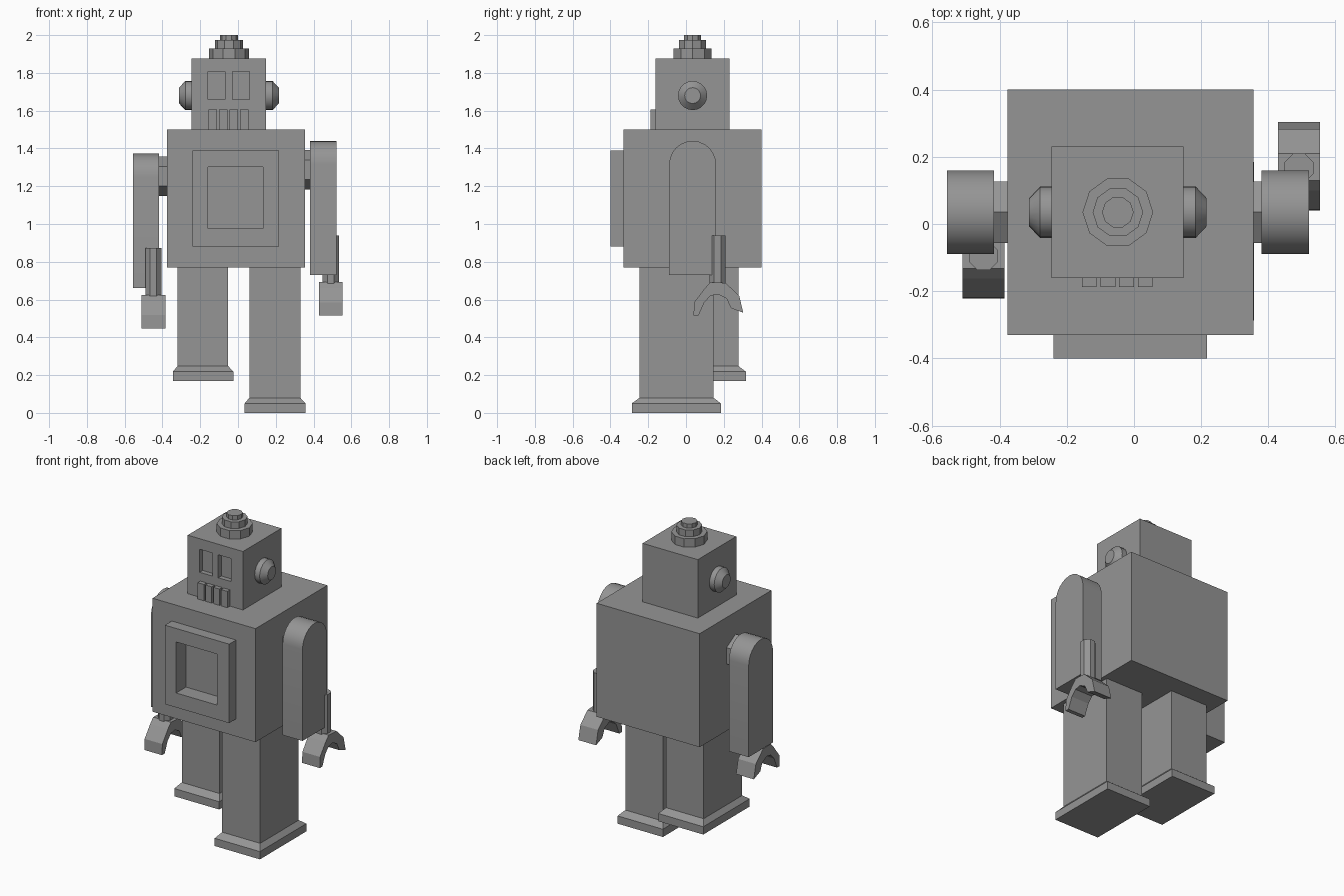
import bpy, bmesh, math
from mathutils import Vector

if "Cube" in bpy.data.objects:
    bpy.data.objects.remove(bpy.data.objects["Cube"])

grey = bpy.data.materials.new("plain grey")
grey.diffuse_color = (0.3, 0.3, 0.3, 1)
grey.use_nodes = True
grey.node_tree.nodes["Principled BSDF"].inputs["Base Color"].default_value = grey.diffuse_color


def finish(name, bm, smooth=False):
    bmesh.ops.recalc_face_normals(bm, faces=bm.faces)
    mesh = bpy.data.meshes.new(name)
    bm.to_mesh(mesh)
    bm.free()
    mesh.materials.append(grey)
    obj = bpy.data.objects.new(name, mesh)
    bpy.context.collection.objects.link(obj)
    bpy.ops.object.select_all(action='DESELECT')
    obj.select_set(True)
    bpy.context.view_layer.objects.active = obj
    if smooth:
        bpy.ops.object.shade_smooth_by_angle(angle=math.radians(32))
    return obj


def loft(name, rings, smooth=False):
    """Skin a list of matching rings and cap both ends."""
    bm = bmesh.new()
    loops = [[bm.verts.new(p) for p in ring] for ring in rings]
    n = len(loops[0])
    for a, b in zip(loops, loops[1:]):
        for i in range(n):
            j = (i + 1) % n
            bm.faces.new((a[i], a[j], b[j], b[i]))
    bm.faces.new(loops[0])
    bm.faces.new(loops[-1])
    return finish(name, bm, smooth)


def rect(x0, x1, y0, y1, z):
    return [(x0, y0, z), (x1, y0, z), (x1, y1, z), (x0, y1, z)]


def box(name, x0, x1, y0, y1, z0, z1):
    return loft(name, [rect(x0, x1, y0, y1, z0), rect(x0, x1, y0, y1, z1)])


def turned(name, origin, axis, profile, sides, start=0.0, smooth=False):
    """Stack of (distance, radius) rings along the x or z axis."""
    o = Vector(origin)
    rings = []
    for d, r in profile:
        ring = []
        for i in range(sides):
            a = start + math.tau * i / sides
            c, s = r * math.cos(a), r * math.sin(a)
            ring.append(o + Vector((d, c, s) if axis == 'x' else (c, s, d)))
        rings.append(ring)
    return loft(name, rings, smooth)


def extrude_x(name, points, x0, x1, smooth=False):
    return loft(name, [[(x, y, z) for y, z in points] for x in (x0, x1)], smooth)


def cut(target, cutter):
    mod = target.modifiers.new("recess", 'BOOLEAN')
    mod.operation, mod.solver, mod.object = 'DIFFERENCE', 'EXACT', cutter
    bpy.context.view_layer.objects.active = target
    bpy.ops.object.modifier_apply(modifier=mod.name)


# Torso and raised chest panel with a deep square recess
torso = box("torso", -0.377, 0.356, -0.33, 0.40, 0.77, 1.50)
panel = box("chest_panel", -0.24, 0.217, -0.40, -0.33, 0.882, 1.39)
cutter = box("recess_cutter", -0.16, 0.132, -0.45, -0.30, 0.975, 1.303)
for part in (torso, panel):
    cut(part, cutter)
bpy.data.objects.remove(cutter)

# Head with two sunken eyes
CX, CY = -0.048, 0.035
head = box("head", -0.245, 0.148, -0.161, 0.23, 1.50, 1.876)
for x in (-0.16, -0.028):
    cutter = box("eye_cutter", x, x + 0.09, -0.2, -0.13, 1.66, 1.808)
    cut(head, cutter)
    bpy.data.objects.remove(cutter)

# Mouth bars
for i in range(4):
    x = -0.155 + 0.0555 * i
    box("mouth_bar", x, x + 0.044, -0.188, -0.161, 1.50, 1.605)

# Stepped cap on the head
for z0, z1, r in ((1.876, 1.93, 0.105), (1.93, 1.973, 0.075), (1.973, 2.0, 0.047)):
    turned("cap_tier", (CX, CY, 0), 'z', [(z0, r), (z1, r)], 10)

# Ears
for side in (-1, 1):
    profile = [(side * d, r) for d, r in ((0.19, 0.077), (0.231, 0.077), (0.264, 0.042))]
    turned("ear", (CX, CY, 1.68), 'x', profile, 20, smooth=True)

# Legs flaring into feet, one stepping up and back
for x0, x1, y0, z0 in ((0.06, 0.33, -0.246, 0.0), (-0.32, -0.052, -0.114, 0.168)):
    y1 = y0 + 0.392
    foot = (x0 - 0.025, x1 + 0.027, y0 - 0.041, y1 + 0.039)
    loft("leg", [rect(*foot, z0), rect(*foot, z0 + 0.05),
                 rect(x0, x1, y0, y1, z0 + 0.08), rect(x0, x1, y0, y1, 0.78)])

# Arms: round-topped slab, shoulder joint, wrist rod and claw
CLAW = [(0.04, 0.515), (0.043, 0.585), (0.10, 0.66), (0.13, 0.692), (0.21, 0.688),
        (0.282, 0.62), (0.303, 0.53), (0.238, 0.555), (0.215, 0.605), (0.17, 0.628),
        (0.13, 0.62), (0.097, 0.585), (0.066, 0.515)]
# inner slab x, outer slab x, torso side x, hand x, hand y shift, drop
for xi, xo, xt, xh, dy, dz in ((0.38, 0.521, 0.34, 0.491, 0.0, 0.0),
                               (-0.417, -0.557, -0.36, -0.448, -0.262, -0.068)):
    top = 1.316 + dz
    slab = [(CY + 0.124, 0.73 + dz)]
    slab += [(CY + 0.124 * math.cos(math.pi * i / 12), top + 0.124 * math.sin(math.pi * i / 12))
             for i in range(13)]
    slab.append((CY - 0.124, 0.73 + dz))
    extrude_x("arm", slab, xi, xo, smooth=True)
    joint_z = 1.287 + dz / 2
    turned("shoulder_joint", (0, CY, joint_z), 'x', [(xt, 0.105), (xi, 0.105)], 6, math.pi / 6)
    turned("wrist_rod", (xh, 0.167 + dy, dz), 'z', [(0.66, 0.046), (0.94, 0.046)], 8, math.pi / 8)
    extrude_x("claw", [(y + dy, z + dz) for y, z in CLAW], xh - 0.063, xh + 0.063)
